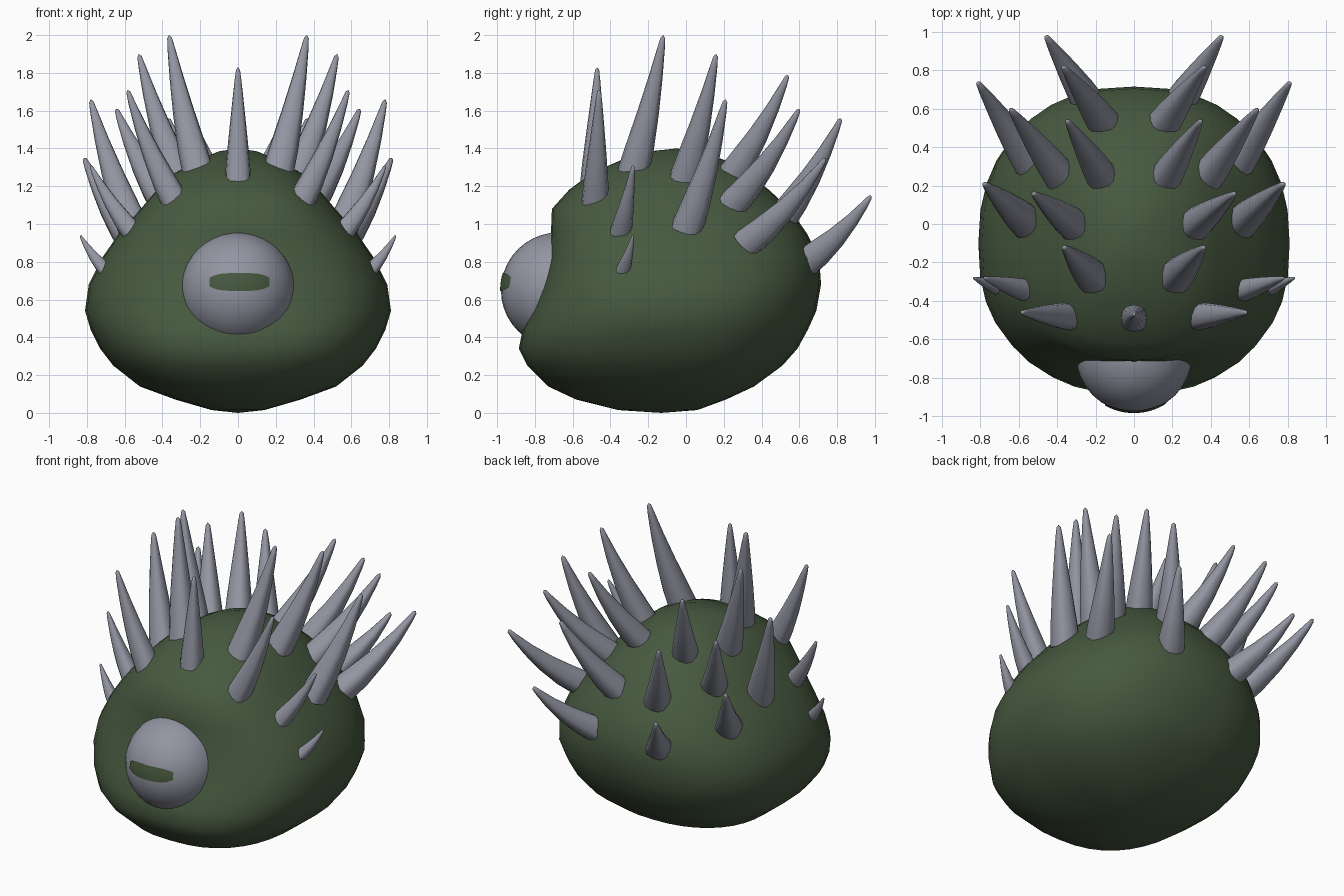
import bpy, bmesh, math
from mathutils import Vector

if "Cube" in bpy.data.objects:
    bpy.data.objects.remove(bpy.data.objects["Cube"])


def material(name, rgb):
    m = bpy.data.materials.new(name)
    m.diffuse_color = (*rgb, 1)
    m.use_nodes = True
    m.node_tree.nodes["Principled BSDF"].inputs["Base Color"].default_value = m.diffuse_color
    return m


GREEN = material("dark green", (0.062, 0.1, 0.05))
GREY = material("blue grey", (0.29, 0.30, 0.36))


def finish(bm, name, mat, angle=180):
    bmesh.ops.recalc_face_normals(bm, faces=bm.faces[:])
    me = bpy.data.meshes.new(name)
    bm.to_mesh(me)
    bm.free()
    me.materials.append(mat)
    ob = bpy.data.objects.new(name, me)
    bpy.context.collection.objects.link(ob)
    bpy.ops.object.select_all(action='DESELECT')
    ob.select_set(True)
    bpy.context.view_layer.objects.active = ob
    bpy.ops.object.shade_smooth_by_angle(angle=math.radians(angle))
    return ob


def loft(bm, rings, start, end):
    """Skin a stack of point rings and close both ends to a point."""
    loops = [[bm.verts.new(p) for p in r] for r in rings]
    n = len(loops[0])
    for a, b in zip(loops, loops[1:]):
        for i in range(n):
            j = (i + 1) % n
            bm.faces.new((a[i], a[j], b[j], b[i]))
    for loop, tip in ((loops[0], start), (loops[-1], end)):
        v = bm.verts.new(tip)
        for i in range(n):
            bm.faces.new((loop[i], loop[(i + 1) % n], v))


def rounded(angle, n):
    """Point on a unit superellipse."""
    c, s = math.cos(angle), math.sin(angle)
    return (math.copysign(abs(c) ** (2 / n), c),
            math.copysign(abs(s) ** (2 / n), s))


# Body: horizontal sections (z, half width, front y, back y)
SECTIONS = [
    (0.015, 0.14, -0.36, 0.06), (0.07, 0.33, -0.58, 0.21),
    (0.14, 0.52, -0.73, 0.36), (0.25, 0.66, -0.84, 0.51),
    (0.34, 0.73, -0.885, 0.59), (0.44, 0.78, -0.865, 0.645),
    (0.54, 0.81, -0.82, 0.69), (0.68, 0.79, -0.77, 0.715),
    (0.82, 0.72, -0.73, 0.705), (0.95, 0.63, -0.715, 0.64),
    (1.08, 0.515, -0.71, 0.55), (1.18, 0.43, -0.62, 0.44),
    (1.27, 0.335, -0.50, 0.33), (1.34, 0.21, -0.34, 0.20),
    (1.385, 0.10, -0.19, 0.07)]
MID_Y = -0.1
rings = []
for z, w, front, back in SECTIONS:
    ring = []
    for i in range(36):
        a = 2 * math.pi * i / 36
        cx, cy = rounded(a, 2.3 if math.sin(a) > 0 else 2.5)
        depth = back - MID_Y if cy > 0 else MID_Y - front
        ring.append((w * cx, MID_Y + depth * cy, z))
    rings.append(ring)
bm = bmesh.new()
loft(bm, rings, (0, -0.13, 0), (0, -0.05, 1.4))
finish(bm, "body", GREEN)

# Eye ball
EYE = Vector((0, -0.675, 0.65))
R = 0.305
bm = bmesh.new()
bmesh.ops.create_uvsphere(bm, u_segments=32, v_segments=20, radius=R)
bmesh.ops.translate(bm, verts=bm.verts[:], vec=EYE)
finish(bm, "eye", GREY)

# Pupil: thin slit plate following the eye surface
bm = bmesh.new()
cols = []
for i in range(17):
    t = -1 + i / 8
    x = 0.008 + 0.158 * t
    half = 0.047 * (1 - 0.5 * abs(t) ** 4)
    col = []
    for k in range(5):
        z = 0.693 + half * (k - 2) / 2
        y = EYE.y - math.sqrt((R + 0.004) ** 2 - x * x - (z - EYE.z) ** 2)
        col.append(bm.verts.new((x, y, z)))
    cols.append(col)
for a, b in zip(cols, cols[1:]):
    for k in range(4):
        bm.faces.new((a[k], b[k], b[k + 1], a[k + 1]))
pupil = finish(bm, "pupil", GREEN)
for p in pupil.data.polygons:
    if p.normal.y > 0:
        p.flip()


# Spikes: (base on the body, tip, base half width)
SPIKES = [
    ("front_spike", (0, -0.49, 1.24), (0, -0.47, 1.83), 0.07),
    ("brow_spike", (0.34, -0.48, 1.14), (0.585, -0.46, 1.71), 0.073),
    ("crown_front_spike", (0.22, -0.27, 1.32), (0.365, -0.12, 2.0), 0.083),
    ("crown_side_spike", (0.32, 0.0, 1.28), (0.525, 0.16, 1.90), 0.08),
    ("upper_side_spike", (0.57, 0.02, 1.03), (0.78, 0.21, 1.66), 0.083),
    ("crown_back_spike", (0.17, 0.25, 1.28), (0.35, 0.54, 1.79), 0.078),
    ("back_side_spike", (0.40, 0.27, 1.14), (0.645, 0.60, 1.61), 0.08),
    ("back_upper_spike", (0.16, 0.53, 1.07), (0.37, 0.82, 1.56), 0.08),
    ("rear_flank_spike", (0.57, 0.36, 0.94), (0.815, 0.74, 1.35), 0.08),
    ("back_lower_spike", (0.25, 0.65, 0.82), (0.46, 0.98, 1.15), 0.08),
    ("front_flank_spike", (0.58, -0.34, 0.99), (0.78, -0.28, 1.31), 0.055),
    ("cheek_spike", (0.71, -0.33, 0.77), (0.835, -0.28, 0.94), 0.038)]
# taper along the spike: (fraction of length, fraction of base width)
TAPER = [(0, 1.02), (0.2, 0.91), (0.45, 0.69), (0.7, 0.45),
         (0.9, 0.25), (0.98, 0.15)]


def spike(name, base, tip, r):
    base, tip = Vector(base), Vector(tip)
    d = (tip - base).normalized()
    start = base - d * r * 0.75          # root sunk in the body
    u = (Vector((1, 0, 0)) - d * d.x).normalized()
    v = d.cross(u)
    length = (tip - start).length
    bend = (Vector((0, 0, 1)) - d * d.z) * length * -0.06
    rings = []
    for t, s in TAPER:
        c = start + d * length * t + bend * 4 * t * (1 - t)
        ring = []
        for i in range(12):
            a, b = rounded(2 * math.pi * i / 12, 2.7)
            ring.append(c + (u * a + v * b) * r * s)
        rings.append(ring)
    bm = bmesh.new()
    loft(bm, rings, start, tip)
    finish(bm, name, GREY, 75)


for name, base, tip, r in SPIKES:
    if base[0] == 0:
        spike(name, base, tip, r)
        continue
    for side, sx in (("right", 1), ("left", -1)):
        spike(f"{name}_{side}", (sx * base[0], *base[1:]),
              (sx * tip[0], *tip[1:]), r)
